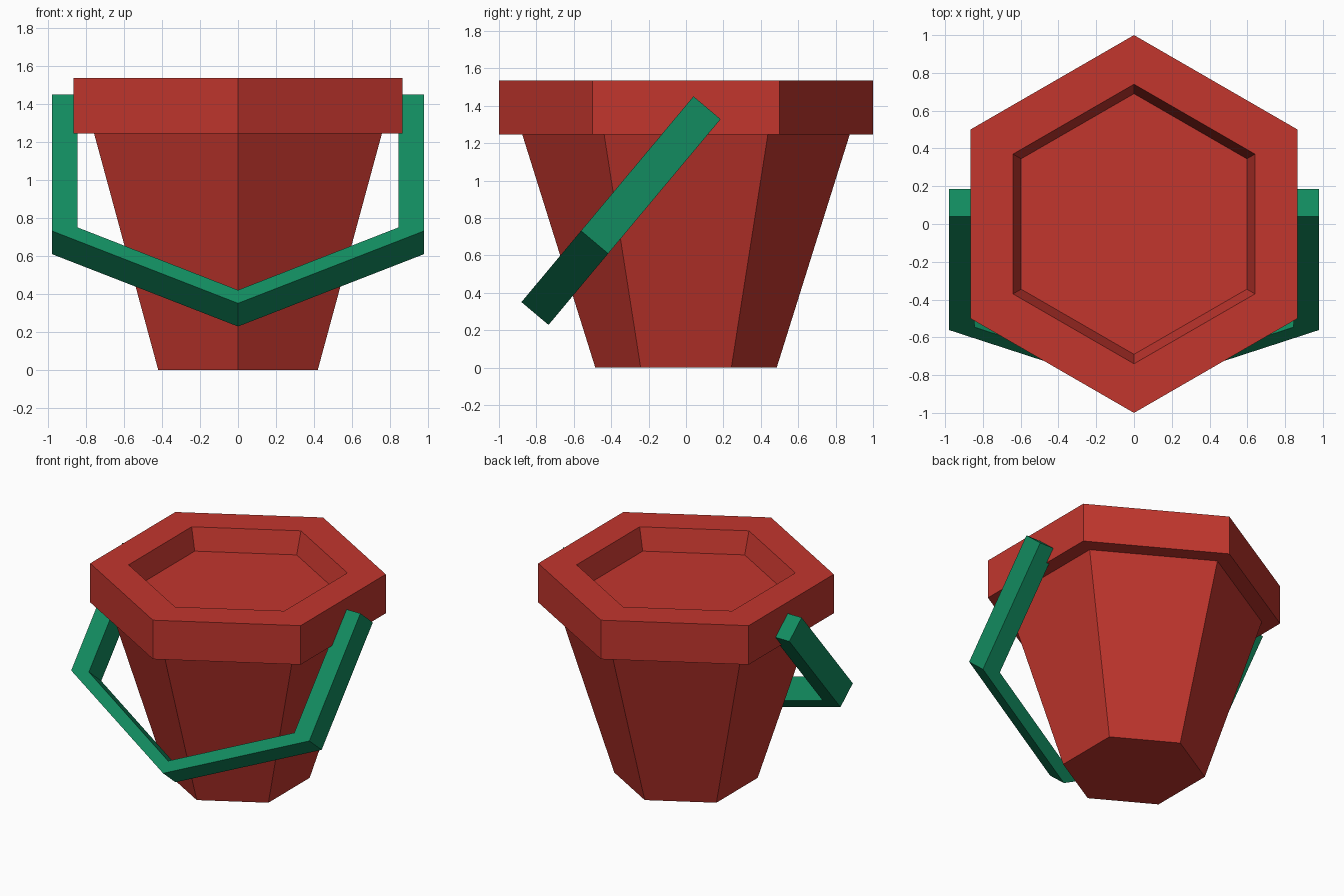
import bpy, bmesh, math
from mathutils import Vector

if "Cube" in bpy.data.objects:
    bpy.data.objects.remove(bpy.data.objects["Cube"])


def material(name, rgb):
    m = bpy.data.materials.new(name)
    m.diffuse_color = (*rgb, 1)
    m.use_nodes = True
    m.node_tree.nodes["Principled BSDF"].inputs["Base Color"].default_value = m.diffuse_color
    return m


def finish(bm, name, mat):
    bmesh.ops.recalc_face_normals(bm, faces=bm.faces)
    me = bpy.data.meshes.new(name)
    bm.to_mesh(me)
    bm.free()
    me.materials.append(mat)
    ob = bpy.data.objects.new(name, me)
    bpy.context.collection.objects.link(ob)
    return ob


red = material("red", (0.54, 0.037, 0.027))
green = material("green", (0.006, 0.26, 0.115))

# Bucket: six-sided loft of (radius, height) rings, from base up over the rim to the recessed floor
profile = [(0.485, 0), (0.875, 1.245), (1.0, 1.245), (1.0, 1.535), (0.74, 1.535), (0.69, 1.375)]
bm = bmesh.new()
rings = []
for r, z in profile:
    angles = [math.radians(90 + 60 * k) for k in range(6)]
    rings.append([bm.verts.new((r * math.cos(a), r * math.sin(a), z)) for a in angles])
for low, high in zip(rings, rings[1:]):
    for k in range(6):
        j = (k + 1) % 6
        bm.faces.new((low[k], low[j], high[j], high[k]))
bm.faces.new(rings[0])
bm.faces.new(rings[-1])
finish(bm, "bucket", red)

# Handle: flat outline of (x, distance along the tilted plane), extruded through its thickness
start = Vector((0, 0.04, 1.45))
along = Vector((0, -0.92, -1.10)).normalized()
across = Vector((0, 0.145, -0.122))
outer = [(0.98, 0), (0.98, 0.937), (0, 1.434), (-0.98, 0.937), (-0.98, 0)]
inner = [(0.845, 0), (0.845, 0.913), (0, 1.343), (-0.845, 0.913), (-0.845, 0)]
bm = bmesh.new()


def row(points):
    return [bm.verts.new(start + along * t + Vector((x, 0, 0))) for x, t in points]


a, b = row(outer), row(inner)
faces = [bm.faces.new((a[i], a[i + 1], b[i + 1], b[i])) for i in range(4)]
ext = bmesh.ops.extrude_face_region(bm, geom=faces, use_keep_orig=True)
bmesh.ops.translate(bm, vec=across,
                    verts=[v for v in ext["geom"] if isinstance(v, bmesh.types.BMVert)])
finish(bm, "handle", green)
